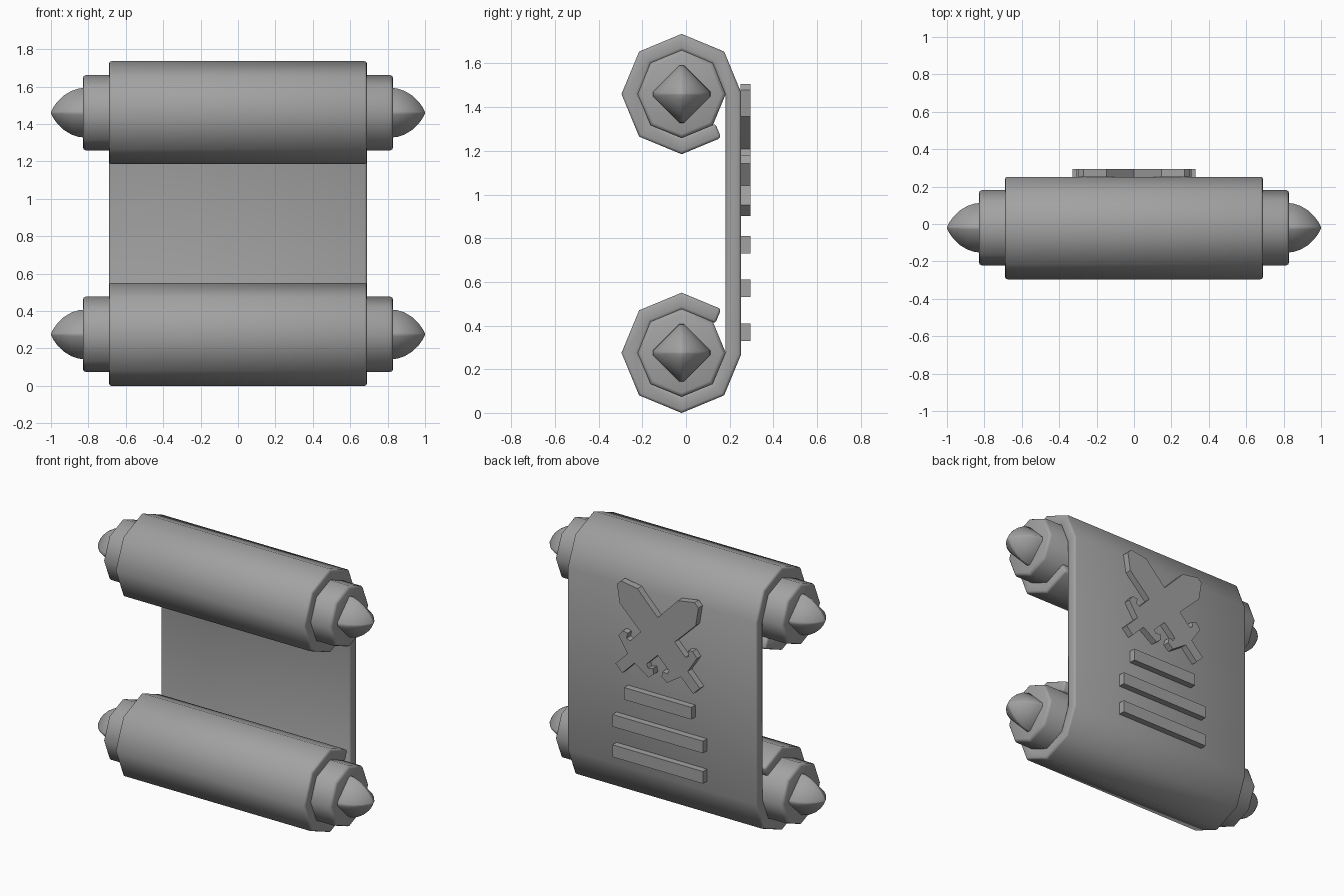
import bpy, bmesh
from math import sin, cos, pi, radians, sqrt
from mathutils import Vector

cube = bpy.data.objects.get("Cube")
if cube:
    bpy.data.objects.remove(cube)

GREY = (0.36, 0.36, 0.36, 1)
stone = bpy.data.materials.new("plain grey")
stone.use_nodes = True
stone.diffuse_color = GREY
stone.node_tree.nodes["Principled BSDF"].inputs["Base Color"].default_value = GREY

ROLL_Y, LOW_Z, HIGH_Z = -0.02, 0.275, 1.46
MID_Z = (LOW_Z + HIGH_Z) / 2


def finish(name, bm, bevel=0, smooth=True):
    """Bevel the square edges, smooth the shallow ones and link the part."""
    bmesh.ops.recalc_face_normals(bm, faces=bm.faces)
    if bevel:
        sharp = [e for e in bm.edges if e.calc_face_angle(0) > radians(60)]
        bmesh.ops.bevel(bm, geom=sharp, offset=bevel, segments=2,
                        profile=0.5, affect='EDGES')
    for f in bm.faces:
        f.smooth = smooth
    mesh = bpy.data.meshes.new(name)
    bm.to_mesh(mesh)
    bm.free()
    if smooth:
        mesh.set_sharp_from_angle(angle=radians(50))
    mesh.materials.append(stone)
    obj = bpy.data.objects.new(name, mesh)
    bpy.context.collection.objects.link(obj)
    return obj


def extrude(bm, direction):
    new = bmesh.ops.extrude_face_region(bm, geom=bm.faces[:])["geom"]
    moved = [v for v in new if isinstance(v, bmesh.types.BMVert)]
    bmesh.ops.translate(bm, verts=moved, vec=direction)


def loft(name, rings, bevel=0):
    """Skin a list of closed rings, with flat caps."""
    bm = bmesh.new()
    rows = [[bm.verts.new(p) for p in ring] for ring in rings]
    n = len(rows[0])
    for a, b in zip(rows, rows[1:]):
        for i in range(n):
            j = (i + 1) % n
            bm.faces.new((a[i], a[j], b[j], b[i]))
    bm.faces.new(rows[0])
    bm.faces.new(rows[-1])
    return finish(name, bm, bevel)


# Sheet: a centre line curled round both rods, given thickness and width
def sheet():
    half, thick = 0.69, 0.0355
    curl = [(ROLL_Y + 0.237 * cos(a), HIGH_Z + 0.237 * sin(a))
            for a in (radians(-45 - 45 * i) for i in range(8))]
    path = [Vector(p) for p in curl]
    path += [Vector((p.x, 2 * MID_Z - p.y)) for p in reversed(path)]
    bm = bmesh.new()
    pairs = []
    for i, p in enumerate(path):
        d1 = (p - path[max(i - 1, 0)]).normalized()
        d2 = (path[min(i + 1, len(path) - 1)] - p).normalized()
        d = (d1 + d2).normalized()
        along = d1 if d1.length else d2
        offset = Vector((-d.y, d.x)) * thick / d.dot(along)
        if d2.length == 0:
            offset = Vector((-d1.y, d1.x)) * thick
        pairs.append([bm.verts.new((-half, *q)) for q in (p + offset, p - offset)])
    for a, b in zip(pairs, pairs[1:]):
        bm.faces.new((a[0], b[0], b[1], a[1]))
    extrude(bm, (2 * half, 0, 0))
    finish("scroll_sheet", bm, 0.013)


sheet()


# Rods with pointed four-sided finials
def octagon(x, r, z):
    return [(x, ROLL_Y + r * cos(i * pi / 4), z + r * sin(i * pi / 4))
            for i in range(8)]


def diamond(x, r, z):
    cut = 0.08 * r
    ring = []
    for i in range(4):
        c, s = round(cos(i * pi / 2)), round(sin(i * pi / 2))
        for side in (-cut, cut):
            ring.append((x, ROLL_Y + c * r - s * side, z + s * r + c * side))
    return ring


FINIAL = [(0.81, 0.133), (0.85, 0.13), (0.89, 0.117), (0.93, 0.093),
          (0.965, 0.06), (0.988, 0.028), (1.0, 0.003)]

for level, z in (("lower", LOW_Z), ("upper", HIGH_Z)):
    loft(level + "_rod", [octagon(x, 0.202, z) for x in (-0.83, 0.83)], 0.018)
    for side, s in (("left", 1), ("right", -1)):
        loft(f"{level}_{side}_finial", [diamond(s * x, r, z) for x, r in FINIAL])


# Raised emblem on the back: flat outlines in x and z, pushed out along y
def plate(name, outline):
    bm = bmesh.new()
    bm.faces.new([bm.verts.new((x, 0.25, z)) for x, z in outline])
    extrude(bm, (0, 0.045, 0))
    return finish(name, bm, smooth=False)


# Half outline of a sword: distance along the blade, half width
SWORD = [(0.40, 0.02), (0.30, 0.092), (-0.20, 0.085), (-0.21, 0.11),
         (-0.18, 0.13), (-0.20, 0.16), (-0.25, 0.155), (-0.275, 0.035),
         (-0.40, 0.035)]
full = SWORD + [(d, -p) for d, p in reversed(SWORD)]
swords = [plate(name, [(s * (d + p) / sqrt(2), 1.21 + (d - p) / sqrt(2))
                       for d, p in full])
          for name, s in (("crossed_swords", 1), ("second_sword", -1))]
union = swords[0].modifiers.new("union", 'BOOLEAN')
union.operation = 'UNION'
union.solver = 'EXACT'
union.object = swords[1]
bpy.context.view_layer.objects.active = swords[0]
bpy.ops.object.modifier_apply(modifier=union.name)
bpy.data.objects.remove(swords[1])

# Three raised bars under the swords
for name, w, z in (("top_bar", 0.245, 0.77), ("middle_bar", 0.33, 0.57),
                   ("bottom_bar", 0.33, 0.37)):
    plate(name, [(-w, z - 0.04), (w, z - 0.04), (w, z + 0.04), (-w, z + 0.04)])
